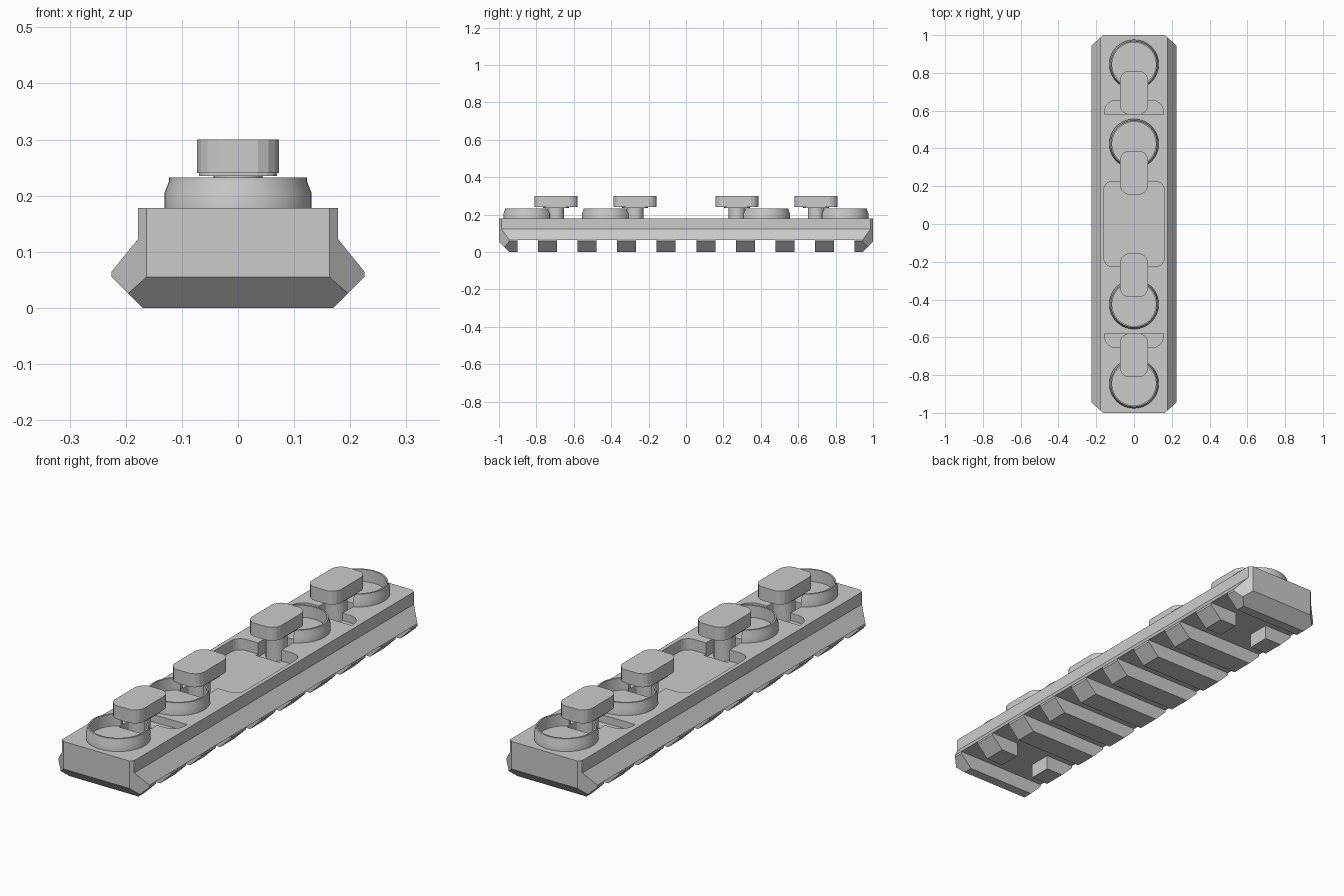
import bpy, bmesh, math
from mathutils import Vector

if "Cube" in bpy.data.objects:
    bpy.data.objects.remove(bpy.data.objects["Cube"])

metal = bpy.data.materials.new("grey metal")
metal.diffuse_color = (0.6, 0.6, 0.6, 1)
metal.use_nodes = True
metal.node_tree.nodes["Principled BSDF"].inputs["Base Color"].default_value = metal.diffuse_color


def make(name, bm):
    bmesh.ops.recalc_face_normals(bm, faces=bm.faces)
    me = bpy.data.meshes.new(name)
    bm.to_mesh(me)
    bm.free()
    me.materials.append(metal)
    ob = bpy.data.objects.new(name, me)
    bpy.context.collection.objects.link(ob)
    return ob


def prism(name, pts, vec):
    """Extrude a closed outline of 3D points along vec."""
    bm = bmesh.new()
    f = bm.faces.new([bm.verts.new(p) for p in pts])
    r = bmesh.ops.extrude_face_region(bm, geom=[f])
    bmesh.ops.translate(bm, vec=vec, verts=[v for v in r["geom"] if isinstance(v, bmesh.types.BMVert)])
    return make(name, bm)


def slab(name, pts, z0, z1):
    return prism(name, [(x, y, z0) for x, y in pts], (0, 0, z1 - z0))


def box(name, x0, x1, y0, y1, z0, z1):
    return slab(name, [(x0, y0), (x1, y0), (x1, y1), (x0, y1)], z0, z1)


def rounded(hx, y0, y1, r, square_low=False):
    """Rounded rectangle outline; the low-y side may stay square."""
    pts = []
    corners = [(hx - r, y1 - r, 0), (r - hx, y1 - r, 90), (r - hx, y0 + r, 180), (hx - r, y0 + r, 270)]
    for i, (cx, cy, a0) in enumerate(corners):
        if square_low and i > 1:
            pts.append((-hx if i == 2 else hx, y0))
            continue
        for k in range(7):
            a = math.radians(a0 + 15 * k)
            pts.append((cx + r * math.cos(a), cy + r * math.sin(a)))
    return pts


def lathe(name, profile, y, closed, n=48):
    """Spin a (radius, z) profile about a vertical axis at (0, y)."""
    bm = bmesh.new()
    rows = [[bm.verts.new((r * math.cos(2 * math.pi * i / n), y + r * math.sin(2 * math.pi * i / n), z))
             for i in range(n)] for r, z in profile]
    for a in range(len(rows) if closed else len(rows) - 1):
        p, q = rows[a], rows[(a + 1) % len(rows)]
        for i in range(n):
            j = (i + 1) % n
            bm.faces.new((p[i], p[j], q[j], q[i]))
    if not closed:
        bm.faces.new(rows[0])
        bm.faces.new(rows[-1])
    return make(name, bm)


def cut(ob, cutter, keep=False):
    m = ob.modifiers.new("cut", "BOOLEAN")
    m.operation, m.solver, m.object = "DIFFERENCE", "EXACT", cutter
    bpy.context.view_layer.objects.active = ob
    bpy.ops.object.modifier_apply(modifier=m.name)
    if not keep:
        bpy.data.objects.remove(cutter)


def smooth(ob):
    bpy.ops.object.select_all(action="DESELECT")
    ob.select_set(True)
    bpy.context.view_layer.objects.active = ob
    bpy.ops.object.shade_smooth_by_angle(angle=math.radians(25))


# Rail body: extruded profile with chamfered ends
half = [(0.17, 0), (0.225, 0.055), (0.225, 0.065), (0.178, 0.123), (0.178, 0.178)]
outline = half + [(-x, z) for x, z in reversed(half)]
rail = prism("rail_body", [(x, -1, z) for x, z in outline], (0, 2, 0))
bm = bmesh.new()
bm.from_mesh(rail.data)
for s in (-1, 1):
    planes = [((0, s, 0.055), (0, s, -1))]
    planes += [((t * 0.163, s, 0), (t * 0.055, s * 0.062, 0)) for t in (-1, 1)]
    for co, no in planes:
        r = bmesh.ops.bisect_plane(bm, geom=bm.verts[:] + bm.edges[:] + bm.faces[:], plane_co=co,
                                   plane_no=Vector(no).normalized(), clear_outer=True)
        edges = [e for e in r["geom_cut"] if isinstance(e, bmesh.types.BMEdge)]
        bmesh.ops.edgeloop_fill(bm, edges=edges)
bmesh.ops.recalc_face_normals(bm, faces=bm.faces)
bm.to_mesh(rail.data)
bm.free()

# Cross slots underneath, and the gap splitting the two outer teeth
PITCH = 0.2115
for i in range(-4, 5):
    cut(rail, box("slot", -0.3, 0.3, i * PITCH - 0.055, i * PITCH + 0.055, -0.1, 0.065))
for s in (-1, 1):
    cut(rail, box("tooth_gap", -0.085, 0.085, s * 0.74 - 0.08, s * 0.74 + 0.08, -0.1, 0.065))

# Pockets in the top face
cut(rail, slab("pocket", rounded(0.16, -0.225, 0.225, 0.045), 0.128, 0.3))
for s in (-1, 1):
    pts = [(x, s * y) for x, y in rounded(0.155, 0.58, 0.655, 0.06, True)]
    cut(rail, slab("end_pocket", pts, 0.145, 0.3))

# Collars, screw stems and oblong nuts
collar_profile = [(0.131, 0.172), (0.131, 0.205), (0.123, 0.225), (0.123, 0.232),
                  (0.116, 0.232), (0.116, 0.172)]
nut_half = [(0.073, 0.075), (0.066, 0.093), (0.054, 0.106), (0.036, 0.115)]
nut_pts = nut_half + [(-x, y) for x, y in reversed(nut_half)]
nut_pts += [(-x, -y) for x, y in nut_pts]
for s in (-1, 1):
    for label, ring_y, nut_y in (("outer", 0.845, 0.695), ("inner", 0.425, 0.272)):
        tag = label + ("_front" if s < 0 else "_back")
        collar = lathe("collar_" + tag, collar_profile, s * ring_y, True)
        yc = s * nut_y
        hole = box("screw_hole", -0.058, 0.058, yc - 0.062, yc + 0.062, 0.115, 0.3)
        cut(collar, hole, keep=True)
        cut(rail, hole)
        smooth(collar)
        smooth(lathe("screw_stem_" + tag, [(0.044, 0.1), (0.044, 0.245)], yc, False, 24))
        slab("nut_" + tag, [(x, yc + y) for x, y in nut_pts], 0.24, 0.30)
        slab("nut_step_" + tag, [(x * 0.95, yc + y * 0.6) for x, y in nut_pts], 0.235, 0.245)
